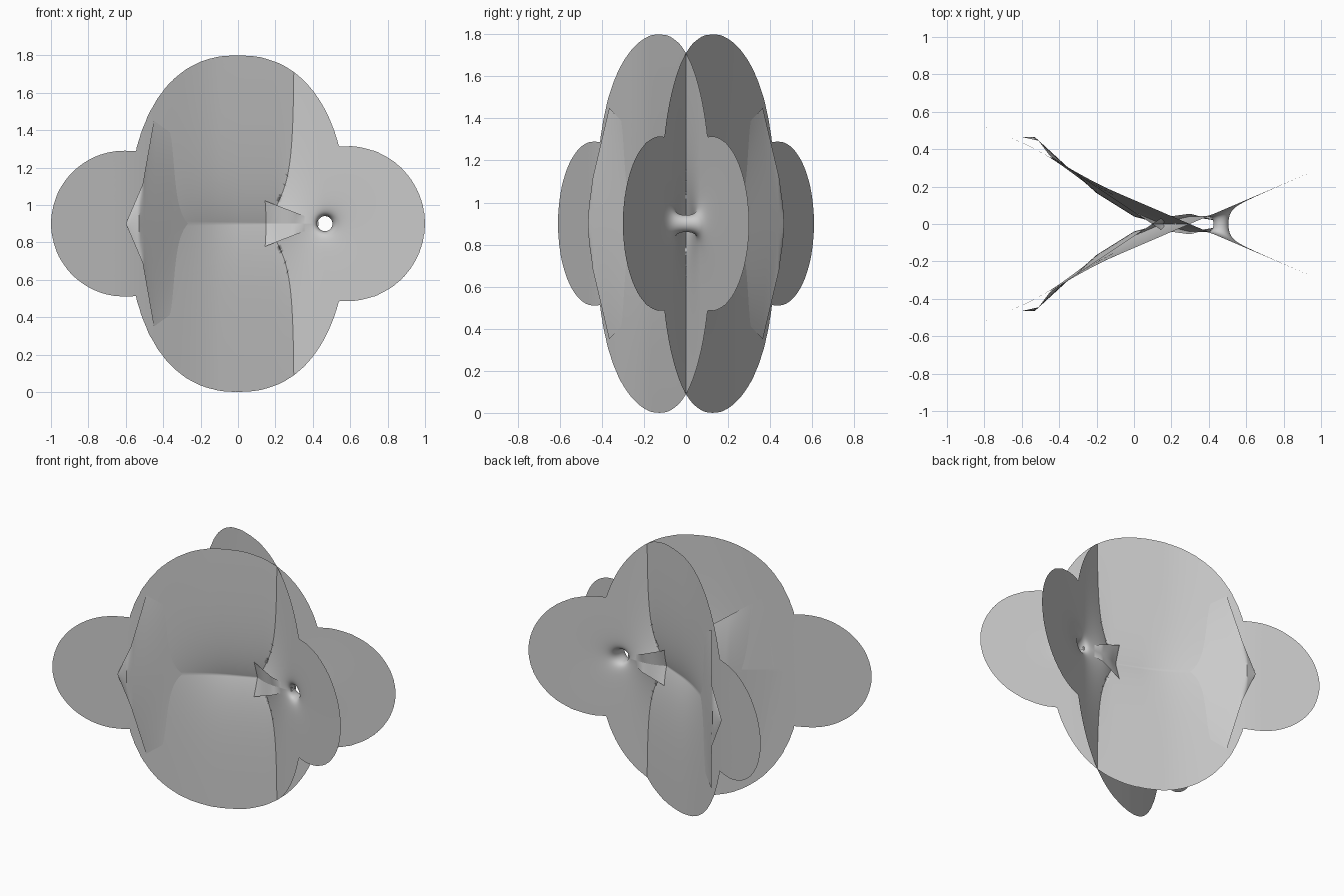
import bpy, bmesh, math

if "Cube" in bpy.data.objects:
    bpy.data.objects.remove(bpy.data.objects["Cube"])

ZC = 0.9                      # height of the horizontal symmetry plane
NX, NR = 0.465, 0.04          # neck centre and radius
SLOPE = 0.43


def smooth(a, b, x):
    t = min(1, max(0, (x - a) / (b - a)))
    return t * t * (3 - 2 * t)


def lerp(knots, x):
    for (x0, y0), (x1, y1) in zip(knots, knots[1:]):
        if x <= x1:
            return y0 + (y1 - y0) * max(0, (x - x0) / (x1 - x0))
    return knots[-1][1]


def inside(x, v):
    # outline: large rounded disc with a round lobe on each side
    big = (abs(x) / 0.585) ** 2.3 + (abs(v) / 0.9) ** 2.3 < 1
    return big or math.hypot(x + 0.61, v) < 0.39 or math.hypot(x - 0.585, v) < 0.415


def reach(th):
    c, s = math.cos(th), math.sin(th)
    r = 1.6
    while not inside(NX + r * c, r * s):
        r -= 0.002
    return r


def sheet(x, v):
    # tilted plane, creased along the middle and pinched into the neck
    y = SLOPE * (0.3 - x) + 0.05 * smooth(-0.1, -0.65, x) if x < -0.1 else SLOPE * (0.3 - x)
    dip = 0.065 * smooth(-0.5, 0, x) * (1 - smooth(0.2, 0.46, x))
    y -= dip * math.exp(-abs(v) / 0.2)
    r = max(NR, math.hypot(x - NX, v))
    return y * math.sqrt(max(0, 1 - (NR / r) ** 2))


def make(name, rows, closed):
    bm = bmesh.new()
    grid = [[bm.verts.new(p) for p in row] for row in rows]
    n = len(grid)
    for i in range(n if closed else n - 1):
        a, b = grid[i], grid[(i + 1) % n]
        for j in range(len(a) - 1):
            bm.faces.new((a[j], b[j], b[j + 1], a[j + 1]))
    bmesh.ops.remove_doubles(bm, verts=bm.verts, dist=1e-5)
    me = bpy.data.meshes.new(name)
    bm.to_mesh(me)
    bm.free()
    ob = bpy.data.objects.new(name, me)
    bpy.context.collection.objects.link(ob)
    m = ob.modifiers.new("mirror", 'MIRROR')
    m.use_axis = (False, True, False)
    m.merge_threshold = 0.0005
    for o in bpy.context.selected_objects:
        o.select_set(False)
    ob.select_set(True)
    bpy.context.view_layer.objects.active = ob
    bpy.ops.object.shade_smooth_by_angle(angle=math.radians(40))
    return ob


# main sheet, polar grid around the neck
rows = []
NT, NRAD = 360, 60
for i in range(NT):
    th = 2 * math.pi * i / NT
    R, row = reach(th), []
    for j in range(NRAD + 1):
        r = NR + (R - NR) * (j / NRAD) ** 1.8
        x, v = NX + r * math.cos(th), r * math.sin(th)
        row.append((x, sheet(x, v), ZC + v))
    rows.append(row)
make("crossing_sheets", rows, True)

# inner tail: half width, edge depth and centre depth along x
WIDTH = [(-0.6, 0), (-0.51, 0.21), (-0.45, 0.55), (0.15, 0.12), (0.43, 0.012)]
EDGE = [(-0.6, 0.465), (-0.51, 0.445), (-0.45, 0.365), (0.15, -0.035), (0.3, -0.055), (0.43, -0.02)]
MID = [(-0.6, 0.465), (-0.53, 0.465), (-0.35, 0.30), (-0.2, 0.165), (0, 0.04),
       (0.15, 0), (0.3, -0.04), (0.43, -0.02)]
XS = sorted({round(-0.6 + 0.01 * i, 3) for i in range(104)})

tail, fins = [], {1: [], -1: []}
for x in XS:
    a, ye, ym = lerp(WIDTH, x), lerp(EDGE, x), lerp(MID, x)
    ts = [k / 12 for k in range(-12, 13)]
    tail.append([(x, ym + (ye - ym) * t * t, ZC + a * t) for t in ts])
    # fins continue each half of the sheet past the crease to the tail edge
    yc = sheet(x, 0)
    for s in fins:
        fins[s].append([(x, yc + (ye - yc) * k / 8, ZC + s * a * k / 8) for k in range(9)])
make("inner_tail", tail, False)
make("upper_fin", [r for r in fins[1] if r[0][0] > -0.45], False)
make("lower_fin", [r for r in fins[-1] if r[0][0] > -0.45], False)
